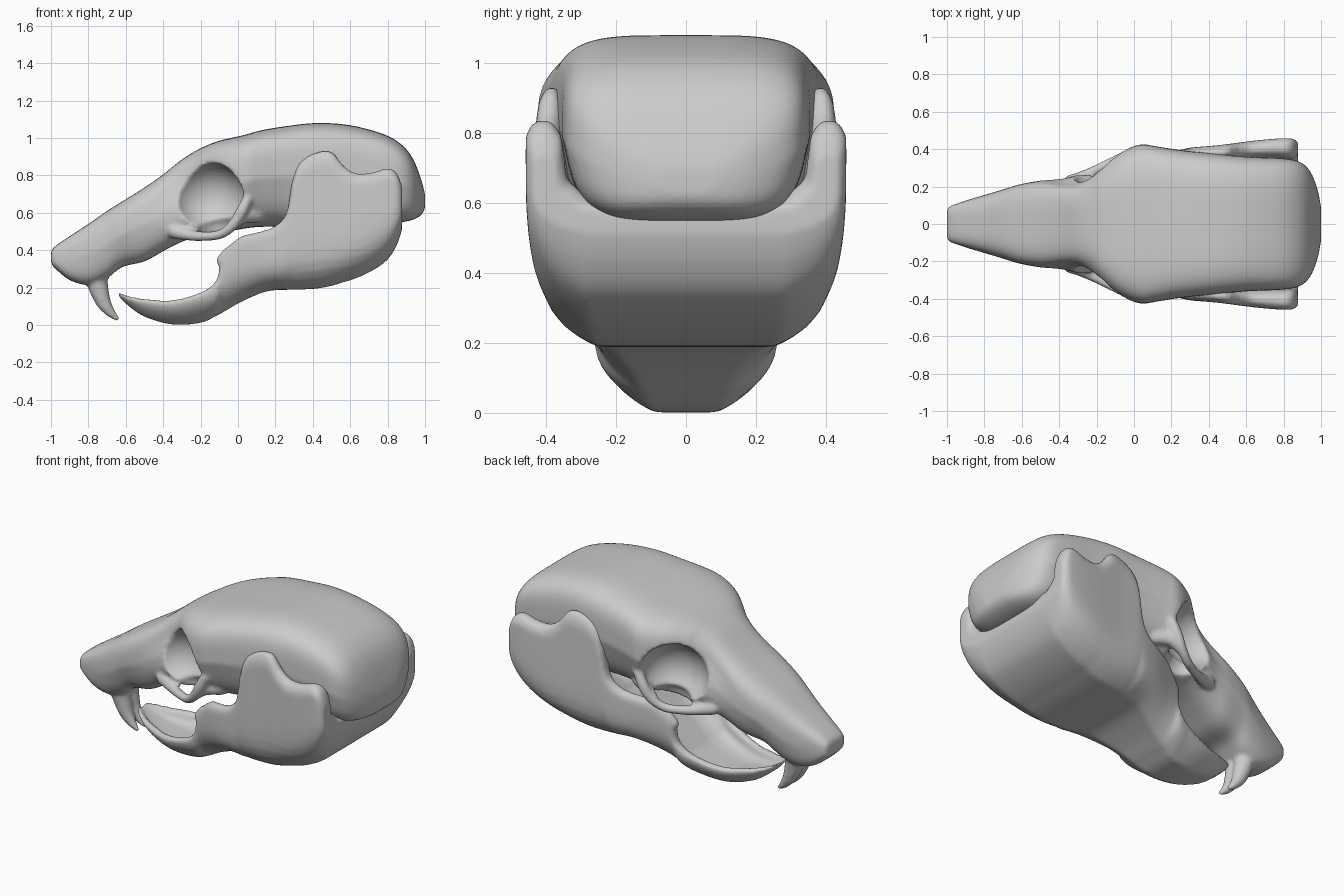
import bpy, bmesh, math
from mathutils import Matrix

if "Cube" in bpy.data.objects:
    bpy.data.objects.remove(bpy.data.objects["Cube"])


def resample(rows, n=4):
    # smooth (Catmull-Rom) rows of control numbers
    out = []
    for i in range(len(rows) - 1):
        a, b, c, d = (rows[max(0, min(len(rows) - 1, i + k))] for k in (-1, 0, 1, 2))
        for s in range(n):
            t = s / n
            out.append([0.5 * (2 * q + (r - p) * t + (2 * p - 5 * q + 4 * r - u) * t * t
                        + (3 * q - p - 3 * r + u) * t ** 3) for p, q, r, u in zip(a, b, c, d)])
    return out + [list(rows[-1])]


def loft(bm, rings):
    vs = [[bm.verts.new(p) for p in ring] for ring in rings]
    n = len(vs[0])
    for a, b in zip(vs, vs[1:]):
        for i in range(n):
            bm.faces.new((a[i], a[(i + 1) % n], b[(i + 1) % n], b[i]))
    for cap in (vs[0], vs[-1]):
        bmesh.ops.triangulate(bm, faces=[bm.faces.new(cap)])
    bmesh.ops.recalc_face_normals(bm, faces=bm.faces[:])


def make(name, bm):
    me = bpy.data.meshes.new(name)
    bm.to_mesh(me)
    bm.free()
    ob = bpy.data.objects.new(name, me)
    bpy.context.collection.objects.link(ob)
    return ob


def soften(ob, voxel, rounds):
    m = ob.modifiers.new("fuse", 'REMESH')
    m.mode = 'VOXEL'
    m.voxel_size = voxel
    m.use_smooth_shade = True
    s = ob.modifiers.new("soften", 'SMOOTH')
    s.factor = 0.5
    s.iterations = rounds


def chain(bm, pts):
    # tapered rounded strand: rows are x, y, z, radius
    for x, y, z, r in resample(pts, 12):
        bmesh.ops.create_icosphere(bm, subdivisions=2, radius=r,
                                   matrix=Matrix.Translation((x, y, z)))


# skull: x, top, bottom, half width, taper of underside
skull_rows = [
    (-1.0, .385, .335, .075, 1), (-.985, .415, .31, .095, 1), (-.9, .475, .24, .125, .9),
    (-.8, .54, .215, .155, .8), (-.7, .61, .25, .185, .75), (-.62, .66, .31, .21, .75),
    (-.5, .735, .34, .235, .8), (-.4, .805, .395, .25, .85), (-.3, .885, .445, .275, .9),
    (-.2, .945, .475, .325, .9), (-.1, .985, .49, .38, .9), (.03, 1.015, .515, .425, .82),
    (.12, 1.04, .525, .415, .8), (.25, 1.062, .525, .395, .8), (.42, 1.08, .53, .378, .85),
    (.6, 1.068, .54, .36, .85), (.78, 1.02, .545, .352, .85), (.88, .96, .55, .335, .85),
    (.94, .88, .565, .285, .85), (.98, .775, .588, .19, .85), (1.0, .70, .62, .09, .9)]


def skull_ring(x, top, bot, w, taper):
    ring = []
    e = .52 if x < -.2 else .46
    brow = .2 * math.exp(-((x + .3) / .15) ** 2)   # waist between the eyes
    for i in range(64):
        a = 2 * math.pi * i / 64
        c, s = math.cos(a), math.sin(a)
        y = math.copysign(abs(c) ** e, c) * w
        z = math.copysign(abs(s) ** e, s)
        y *= 1 - (1 - taper) * max(0, -z)
        y *= 1 - brow * max(0, min(1, z * 1.5 + .3))
        ring.append((x, y, (top + bot) / 2 + z * (top - bot) / 2))
    return ring


bm = bmesh.new()
loft(bm, [skull_ring(*r) for r in resample(skull_rows)])
skull = make("skull", bm)

# eye sockets and the openings under the cheek arches
sockets = (((-.16, .35, .685), (.195, .185, .185)),
           ((-.11, .33, .51), (.125, .14, .10)))
cutters = []
for side in (-1, 1):
    for c, r in sockets:
        bm = bmesh.new()
        mat = Matrix.Translation((c[0], side * c[1], c[2])) @ Matrix.Diagonal((*r, 1))
        bmesh.ops.create_uvsphere(bm, u_segments=40, v_segments=24, radius=1, matrix=mat)
        cut = make("socket_cutter", bm)
        cut.hide_render = True
        cutters.append(cut)
        m = skull.modifiers.new("socket", 'BOOLEAN')
        m.operation = 'DIFFERENCE'
        m.solver = 'EXACT'
        m.object = cut
dg = bpy.context.evaluated_depsgraph_get()
bm = bmesh.new()
bm.from_mesh(bpy.data.meshes.new_from_object(skull.evaluated_get(dg)))

# cheek arches and upper incisors fused onto the skull
for s in (-1, 1):
    chain(bm, [(-.34, s * .225, .50, .04), (-.28, s * .25, .485, .034), (-.20, s * .29, .475, .028),
               (-.10, s * .34, .483, .027), (-.03, s * .372, .53, .029), (.015, s * .385, .60, .032),
               (.05, s * .38, .67, .03)])
    chain(bm, [(-.03, s * .36, .535, .03), (.03, s * .345, .58, .038), (.10, s * .30, .59, .045)])
    chain(bm, [(-.76, s * .035, .30, .065), (-.748, s * .035, .21, .056), (-.718, s * .035, .12, .041),
               (-.68, s * .035, .065, .026), (-.645, s * .035, .032, .013)])
skull.modifiers.clear()
bm.to_mesh(skull.data)
bm.free()
for cut in cutters:
    bpy.data.objects.remove(cut)
soften(skull, .011, 8)

# lower jaw: x, rim, bottom, inner floor, half width, wall thickness
jaw_rows = [
    (-.645, .182, .165, .172, .04, .03), (-.6, .16, .115, .14, .09, .04), (-.5, .14, .045, .09, .145, .05),
    (-.35, .133, .003, .06, .2, .05), (-.2, .175, .012, .08, .24, .05), (-.115, .24, .05, .11, .265, .06),
    (-.085, .36, .065, .13, .275, .06), (0, .465, .115, .2, .31, .07), (.12, .5, .17, .3, .36, .07),
    (.2, .53, .187, .38, .385, .07), (.26, .6, .188, .42, .4, .07), (.29, .77, .19, .45, .406, .07),
    (.33, .87, .19, .47, .411, .075), (.42, .922, .195, .5, .418, .08), (.5, .925, .21, .53, .427, .08),
    (.56, .855, .228, .54, .435, .085), (.63, .81, .25, .55, .444, .09), (.72, .815, .292, .57, .453, .095),
    (.8, .838, .35, .58, .458, .1), (.85, .81, .43, .58, .456, .1), (.877, .74, .51, .58, .438, .065)]


def jaw_ring(x, top, bot, floor, w, t):
    h, rise = top - bot, top - floor
    depth = min(h, .5)
    f = max(0, min(1, (x + .2) / .5))          # front underside is narrower
    blunt, power = .58 - .2 * f, 2.2 + 5 * f
    half = []
    for k in range(12):
        d = (k / 11) ** 1.9 * .9 * h
        half.append((w * (1 - blunt * (1 - min(d / depth, 1)) ** power), bot + d))
    half += [(w - .08 * t, top - .05 * h), (w - .3 * t, top), (w - .7 * t, top), (w - t, top - .08 * h),
             (w - 1.15 * t, floor + .35 * rise), (w - min(1.9 * t, .4 * w + .3 * t), floor + .08 * rise),
             (.45 * (w - t), floor)]
    ring = half + [(-y, z) for y, z in reversed(half)]
    return [(x, y, z) for y, z in ring]


bm = bmesh.new()
loft(bm, [jaw_ring(*r) for r in resample(jaw_rows)])
# cheek tooth bumps on each side
for s in (-1, 1):
    chain(bm, [(-.09, s * .24, .345, .03), (-.05, s * .25, .39, .03), (.03, s * .28, .445, .03)])
jaw = make("lower_jaw", bm)
soften(jaw, .012, 8)
